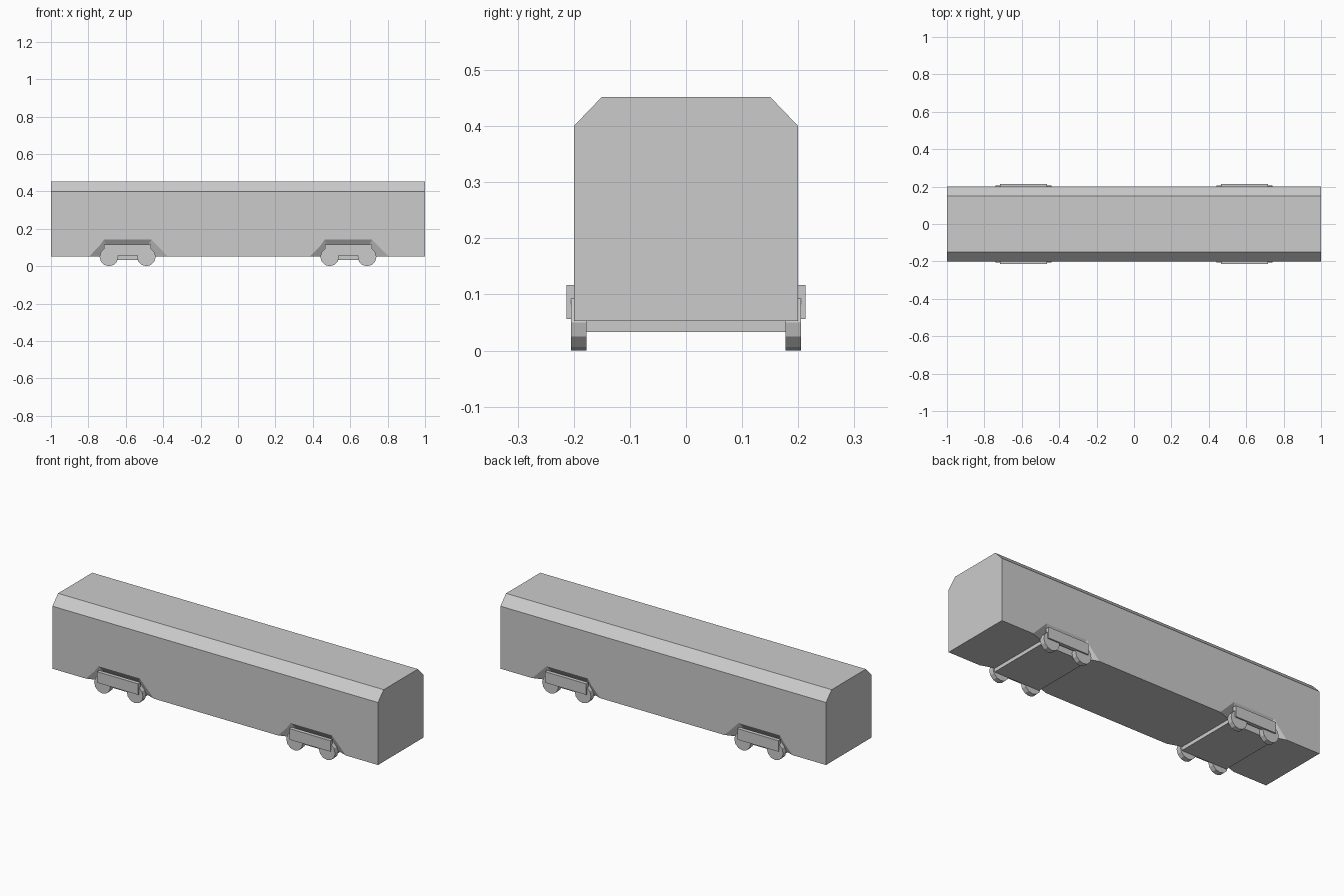
import bpy, bmesh, math
from mathutils import Matrix, Vector

if "Cube" in bpy.data.objects:
    bpy.data.objects.remove(bpy.data.objects["Cube"])

BOGIE_X = (-0.59, 0.59)


def finish(name, bm):
    bmesh.ops.recalc_face_normals(bm, faces=bm.faces[:])
    mesh = bpy.data.meshes.new(name)
    bm.to_mesh(mesh)
    bm.free()
    ob = bpy.data.objects.new(name, mesh)
    bpy.context.collection.objects.link(ob)
    return ob


def loft(bm, ring_a, ring_b):
    # closed solid between two matching outlines
    a = [bm.verts.new(p) for p in ring_a]
    b = [bm.verts.new(p) for p in ring_b]
    bm.faces.new(a)
    bm.faces.new(b[::-1])
    n = len(a)
    for i in range(n):
        bm.faces.new((a[i], a[(i + 1) % n], b[(i + 1) % n], b[i]))


def box(name, x, y, z):
    bm = bmesh.new()
    size = Vector((x[1] - x[0], y[1] - y[0], z[1] - z[0]))
    mid = Vector((sum(x), sum(y), sum(z))) / 2
    bmesh.ops.create_cube(bm, size=1, matrix=Matrix.Translation(mid) @ Matrix.Diagonal(size.to_4d()))
    return finish(name, bm)


# Body: bevelled-roof cross-section swept along x
section = [(-0.2, 0.053), (0.2, 0.053), (0.2, 0.4), (0.15, 0.452), (-0.15, 0.452), (-0.2, 0.4)]
bm = bmesh.new()
loft(bm, [(-1, y, z) for y, z in section], [(1, y, z) for y, z in section])
body = finish("carriage_body", bm)

# Tapered wheel recesses, narrowing towards the inside
inner = [(-0.178, 0.013), (-0.11, 0.11), (0.11, 0.11), (0.178, 0.013)]
outer = [(-0.244, 0.013), (-0.127, 0.142), (0.127, 0.142), (0.244, 0.013)]
beyond = [(i[0] + 1.5 * (o[0] - i[0]), i[1] + 1.5 * (o[1] - i[1])) for i, o in zip(inner, outer)]
bm = bmesh.new()
for cx in BOGIE_X:
    for s in (-1, 1):
        loft(bm, [(cx + x, s * 0.178, z) for x, z in inner],
             [(cx + x, s * 0.211, z) for x, z in beyond])
cutter = finish("recess_cutter", bm)
cutter.hide_render = True
cutter.hide_set(True)
cut = body.modifiers.new("wheel_recesses", 'BOOLEAN')
cut.operation = 'DIFFERENCE'
cut.solver = 'EXACT'
cut.object = cutter

for cx in BOGIE_X:
    # Underfloor plate between the wheels
    box("bogie_plate", (cx - 0.14, cx + 0.14), (-0.178, 0.178), (0.033, 0.06))
    for s in (-1, 1):
        # Side frame covering the wheel tops
        box("bogie_side_frame", (cx - 0.126, cx + 0.126),
            sorted((s * 0.192, s * 0.213)), (0.056, 0.117))
        # Twelve-sided wheels
        for dx in (-0.1, 0.1):
            bm = bmesh.new()
            bmesh.ops.create_cone(
                bm, cap_ends=True, segments=12, radius1=0.05, radius2=0.05, depth=0.028,
                matrix=Matrix.Translation((cx + dx, s * 0.191, 0.05)) @ Matrix.Rotation(math.pi / 2, 4, 'X'))
            finish("wheel", bm)
